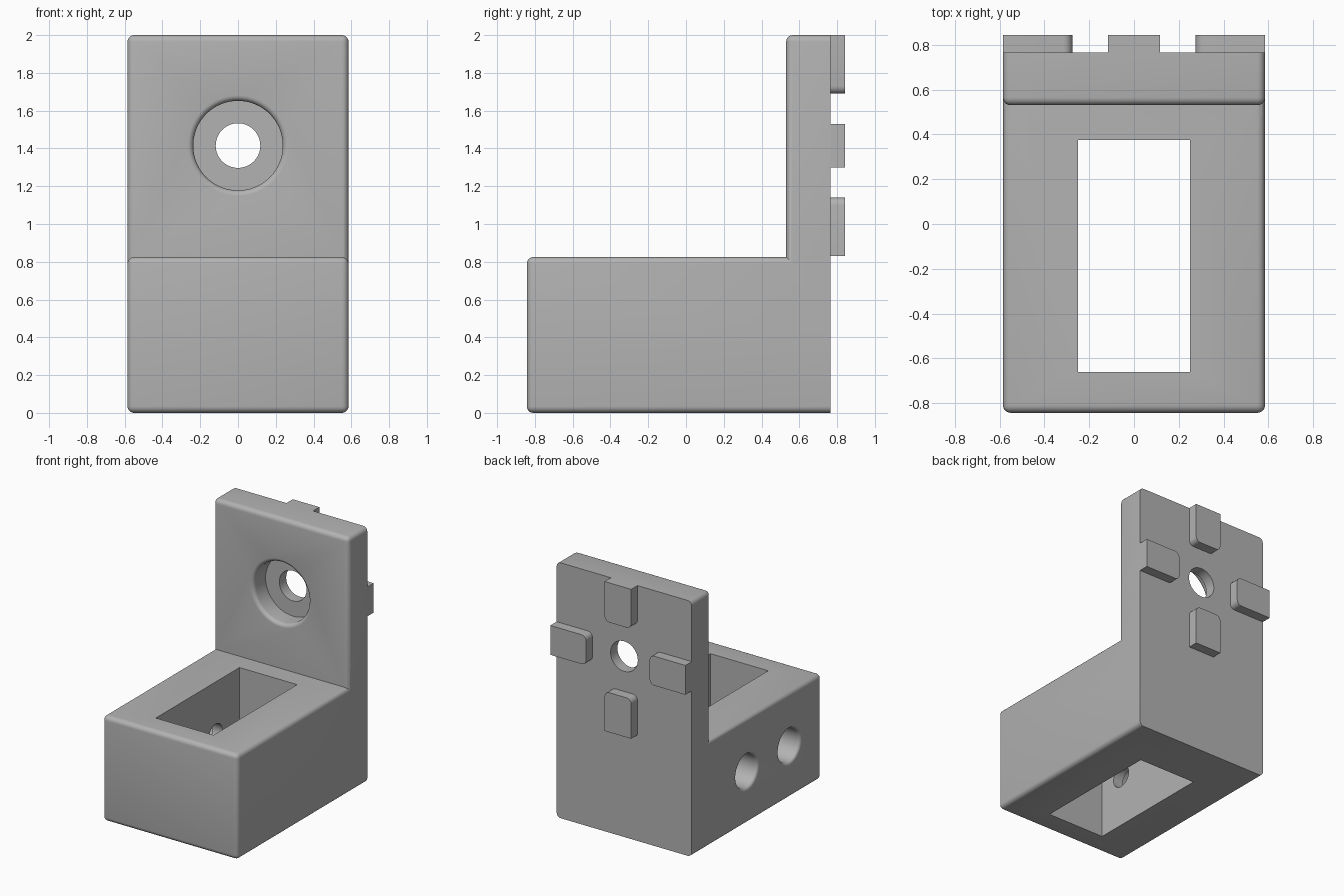
import bpy, bmesh
from math import pi, sin, cos, radians
from mathutils import Matrix, Vector

cube = bpy.data.objects.get("Cube")
if cube:
    bpy.data.objects.remove(cube, do_unlink=True)

grey = bpy.data.materials.new("plain_grey")
grey.use_nodes = True
colour = (0.45, 0.45, 0.45, 1)
grey.diffuse_color = colour
grey.node_tree.nodes["Principled BSDF"].inputs["Base Color"].default_value = colour

HALF_W, BACK, FRONT, PLATE_FRONT = 0.585, 0.765, -0.843, 0.53
BOSS_Z = 1.415


def to_object(name, bm):
    bmesh.ops.recalc_face_normals(bm, faces=bm.faces)
    mesh = bpy.data.meshes.new(name)
    bm.to_mesh(mesh)
    bm.free()
    mesh.materials.append(grey)
    obj = bpy.data.objects.new(name, mesh)
    bpy.context.collection.objects.link(obj)
    return obj


def box(name, low, high, radius=0, rounded=lambda a, b: True, segments=5):
    """Box between two corners, with the edges picked by a rule rounded."""
    low, high = Vector(low), Vector(high)
    bm = bmesh.new()
    bmesh.ops.create_cube(bm, size=1)
    for v in bm.verts:
        v.co = (low + high) / 2 + v.co * (high - low)
    if radius:
        edges = [e for e in bm.edges if rounded(e.verts[0].co, e.verts[1].co)]
        bmesh.ops.bevel(bm, geom=edges, offset=radius, segments=segments,
                        profile=0.5, affect='EDGES')
    return to_object(name, bm)


def stepped_bore(name, wide, narrow, depth, length, lip, matrix):
    """Turned cutter: rounded lip, wide bore, then a narrow through hole."""
    profile = [(0, -0.05), (wide + lip, -0.05)]
    for i in range(7):
        a = i / 6 * pi / 2
        profile.append((wide + lip - lip * sin(a), lip - lip * cos(a)))
    profile += [(wide, depth), (narrow, depth), (narrow, length), (0, length)]
    bm = bmesh.new()
    verts = [bm.verts.new((r, 0, z)) for r, z in profile]
    edges = [bm.edges.new(pair) for pair in zip(verts, verts[1:])]
    bmesh.ops.spin(bm, geom=verts + edges, cent=(0, 0, 0), axis=(0, 0, 1),
                   angle=2 * pi, steps=64)
    bmesh.ops.remove_doubles(bm, verts=bm.verts, dist=0.0001)
    bm.transform(matrix)
    return to_object(name, bm)


def combine(target, tool, operation):
    mod = target.modifiers.new(operation, 'BOOLEAN')
    mod.operation, mod.solver, mod.object = operation, 'EXACT', tool
    graph = bpy.context.evaluated_depsgraph_get()
    mesh = bpy.data.meshes.new_from_object(target.evaluated_get(graph))
    target.modifiers.clear()
    target.data = mesh
    bpy.data.objects.remove(tool, do_unlink=True)


def smooth(obj):
    bpy.ops.object.select_all(action='DESELECT')
    obj.select_set(True)
    bpy.context.view_layer.objects.active = obj
    bpy.ops.object.shade_smooth_by_angle(angle=radians(30))


# Base block and upright plate, rounded everywhere but the flat back
def off_back(a, b):
    return not (a.y > BACK - 0.01 and b.y > BACK - 0.01)


def off_back_and_foot(a, b):
    return off_back(a, b) and not (a.z < 0.5 and b.z < 0.5)


bracket = box("bracket_body", (-HALF_W, FRONT, 0), (HALF_W, BACK, 0.825), 0.035, off_back)
plate = box("upright_plate", (-HALF_W, PLATE_FRONT, 0.4), (HALF_W, BACK, 2), 0.035,
            off_back_and_foot)
combine(bracket, plate, 'UNION')

# Rectangular pocket through the base
combine(bracket, box("pocket", (-0.25, -0.66, -0.1), (0.25, 0.375, 1)), 'DIFFERENCE')

# Counterbored hole through the plate
combine(bracket, stepped_bore(
    "plate_bore", 0.237, 0.118, 0.15, 0.35, 0.03,
    Matrix.Translation((0, PLATE_FRONT, BOSS_Z)) @ Matrix.Rotation(-pi / 2, 4, 'X')),
    'DIFFERENCE')

# Two counterbored holes from the right side into the pocket
for y in (0.08, -0.445):
    combine(bracket, stepped_bore(
        "side_bore", 0.13, 0.085, 0.25, 0.45, 0.025,
        Matrix.Translation((-HALF_W, y, 0.41)) @ Matrix.Rotation(pi / 2, 4, 'Y')),
        'DIFFERENCE')
smooth(bracket)


# Four locating pads in a cross on the back, rounded at their inner ends
def inner_corner(a, b):
    return abs(a.y - b.y) > 0.01 and a.z < 0.4


for i, side in enumerate(("top", "left", "bottom", "right")):
    pad = box(side + "_back_pad", (-0.115, BACK, 0.275), (0.115, 0.843, HALF_W),
              0.04, inner_corner)
    pad.data.transform(Matrix.Translation((0, 0, BOSS_Z))
                       @ Matrix.Rotation(i * pi / 2, 4, 'Y'))
    smooth(pad)
